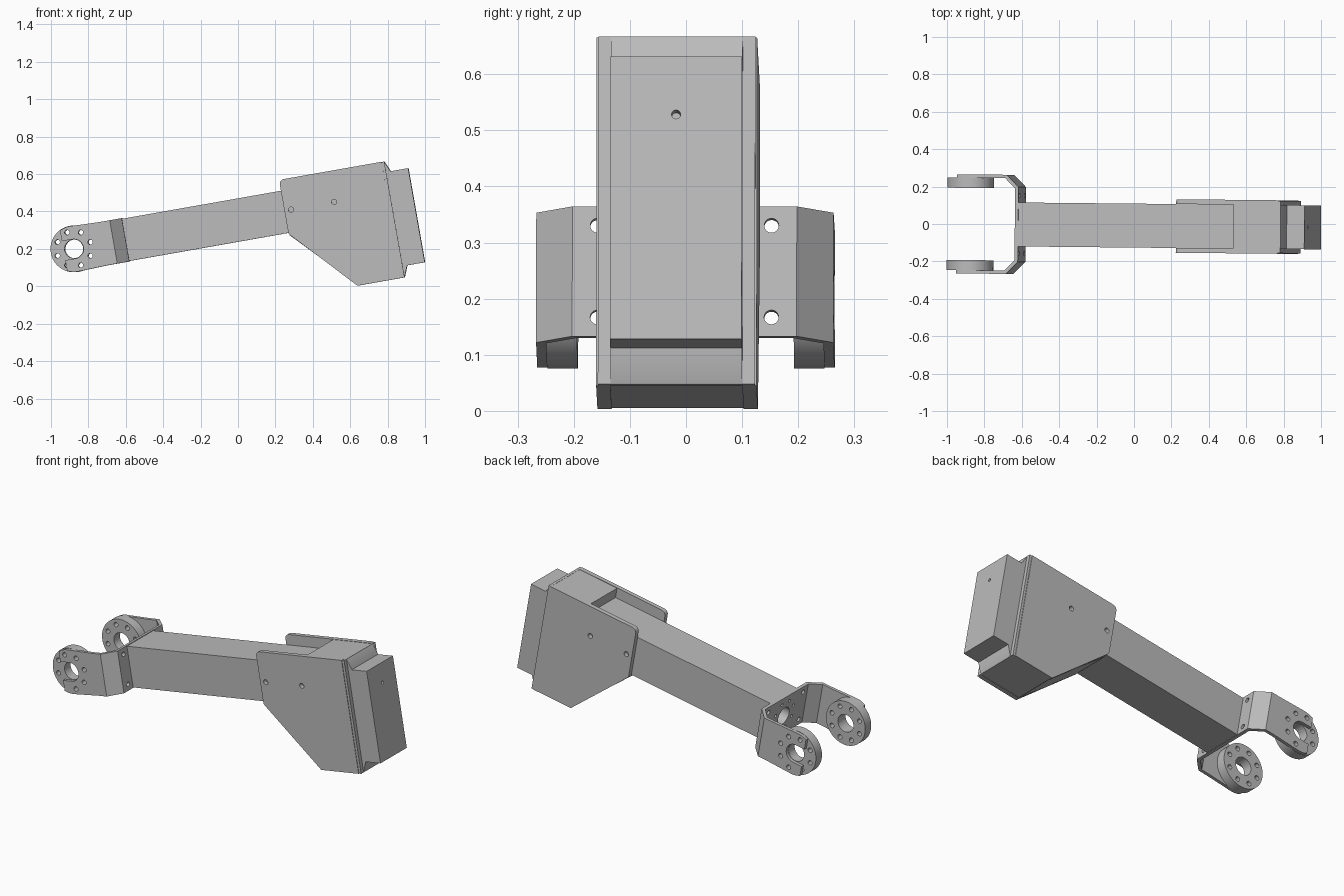
import bpy, bmesh, math
from mathutils import Matrix

cube = bpy.data.objects.get("Cube")
if cube:
    bpy.data.objects.remove(cube, do_unlink=True)

grey = bpy.data.materials.new("plain_grey")
grey.use_nodes = True
colour = (0.5, 0.5, 0.5, 1)
grey.diffuse_color = colour
grey.node_tree.nodes["Principled BSDF"].inputs["Base Color"].default_value = colour

# The arm is built along local x from the pivot axis, then tilted into place
PLACE = (Matrix.Translation((-0.875, 0, 0.2)) @ Matrix.Rotation(-0.0098, 4, 'Z')
         @ Matrix.Rotation(math.radians(-10), 4, 'Y'))
HALF = 0.1175      # half width of beam, core and end block
WALL = 0.143       # outer half width of the side plates


def make(name, bm):
    bmesh.ops.recalc_face_normals(bm, faces=bm.faces)
    mesh = bpy.data.meshes.new(name)
    bm.to_mesh(mesh)
    bm.free()
    mesh.materials.append(grey)
    obj = bpy.data.objects.new(name, mesh)
    bpy.context.collection.objects.link(obj)
    return obj


def prism(name, outline, axis, lo, hi):
    """Extrude an outline along y (outline is x,z) or along z (outline is x,y)."""
    bm = bmesh.new()
    put = (lambda a, b, t: (a, t, b)) if axis == 'y' else (lambda a, b, t: (a, b, t))
    face = bm.faces.new([bm.verts.new(put(a, b, lo)) for a, b in outline])
    ext = bmesh.ops.extrude_face_region(bm, geom=[face])
    moved = [v for v in ext["geom"] if isinstance(v, bmesh.types.BMVert)]
    bmesh.ops.translate(bm, verts=moved, vec=put(0, 0, hi - lo))
    return make(name, bm)


def box(name, x0, x1, half, z0, z1):
    return prism(name, [(x0, z0), (x1, z0), (x1, z1), (x0, z1)], 'y', -half, half)


def arc(radius, start, end, steps, cx=0, cz=0):
    angles = [math.radians(start + (end - start) * i / steps) for i in range(steps + 1)]
    return [(cx + radius * math.cos(a), cz + radius * math.sin(a)) for a in angles]


def rods(name, axis, spots, depth, segments=20):
    """Cylinders along an axis; each spot is (centre, radius)."""
    bm = bmesh.new()
    turn = Matrix.Rotation(math.pi / 2, 4, 'X' if axis == 'y' else 'Y')
    for centre, radius in spots:
        bmesh.ops.create_cone(bm, cap_ends=True, segments=segments, radius1=radius,
                              radius2=radius, depth=depth,
                              matrix=Matrix.Translation(centre) @ turn)
    return make(name, bm)


def drill(obj, axis, spots, depth):
    cutter = rods("cutter", axis, spots, depth)
    mod = obj.modifiers.new("holes", 'BOOLEAN')
    mod.operation, mod.solver, mod.object = 'DIFFERENCE', 'EXACT', cutter
    bpy.context.view_layer.objects.active = obj
    bpy.ops.object.modifier_apply(modifier=mod.name)
    bpy.data.objects.remove(cutter, do_unlink=True)


parts = []

# Pivot discs and notched arm plates, one pair per side
ring = arc(0.095, 12.5, 327.5, 7)
bolts = [((x, 0, z), 0.013) for x, z in ring]
notched = ([(0.16, HALF)] + arc(0.123, 90, 117, 5)
           + [(-0.056, 0.052)] + arc(0.052, 90, -90, 16)
           + [(-0.056, -0.052)] + arc(0.123, 243, 270, 5) + [(0.16, -HALF)])
for side, s in (("left", 1), ("right", -1)):
    disc = rods(side + "_pivot_disc", 'y', [((0, s * 0.22, 0), 0.125)], 0.054, 64)
    lo, hi = sorted((s * 0.247, s * 0.265))
    plate = prism(side + "_arm_plate", notched, 'y', lo, hi)
    drill(disc, 'y', [((0, 0, 0), 0.05)] + bolts, 2)
    drill(plate, 'y', [b for b in bolts if b[0][0] > -0.03], 2)
    parts += [disc, plate]

# Folded fork bracket joining the arm plates to the beam
outer = [(0.16, 0.265), (0.215, 0.265), (0.28, 0.2)]
inner = [(0.16, 0.247), (0.2075, 0.247), (0.262, 0.1925)]
flip = lambda pts: [(x, -y) for x, y in pts]
bracket = prism("fork_bracket", outer + flip(outer)[::-1] + flip(inner) + inner[::-1],
                'z', -HALF, HALF)
base_holes = [((0.27, y, z), 0.013) for y in (-0.155, 0.155) for z in (-0.083, 0.083)]
base_holes += [((0.27, y, z), 0.009) for y, z in arc(0.085, 22.5, 337.5, 7)]
base_holes.append(((0.27, 0, 0), 0.05))
drill(bracket, 'x', base_holes, 0.05)

# Beam, with a bore behind the bracket opening
beam = box("beam", 0.28, 1.5, HALF, -0.115, 0.114)
drill(beam, 'x', [((0.3, 0, 0), 0.05)], 0.5)

# Housing core between the side plates
core = prism("housing_core", [(1.457, 0.171), (1.7, 0.171), (1.7, -0.455),
                              (1.46, -0.455), (1.147, -0.128), (1.147, -0.11),
                              (1.457, -0.11)], 'y', -HALF, HALF)

# Housing side plates with rounded front corners
side_shape = ([(1.7, -0.457), (1.7, 0.173)] + arc(0.025, 90, 180, 6, 1.168, 0.148)
              + arc(0.025, 180, 225, 4, 1.168, -0.11) + [(1.458, -0.457)])
for side, s in (("left", 1), ("right", -1)):
    lo, hi = sorted((s * HALF, s * WALL))
    plate = prism(side + "_housing_plate", side_shape, 'y', lo, hi)
    drill(plate, 'y', [((1.179, 0, 0.005), 0.014), ((1.413, 0, 0.006), 0.014)], 2)
    parts.append(plate)

# Rear lip, tapered collar and end block
lip = box("rear_lip", 1.7, 1.714, WALL - 0.003, -0.457, 0.172)
collar = prism("tapered_collar", [(1.714, -0.455), (1.738, -0.396), (1.738, 0.115),
                                  (1.714, 0.17)], 'y', -HALF, HALF)
block = box("end_block", 1.738, 1.834, HALF, -0.396, 0.115)
drill(block, 'x', [((1.834, 0, 0.01), 0.008)], 0.06)
parts += [bracket, beam, core, lip, collar, block]

# Tilt everything into place and smooth only the round walls
for obj in parts:
    obj.data.transform(PLACE)
    bpy.ops.object.select_all(action='DESELECT')
    obj.select_set(True)
    bpy.context.view_layer.objects.active = obj
    bpy.ops.object.shade_smooth_by_angle(angle=math.radians(30))
